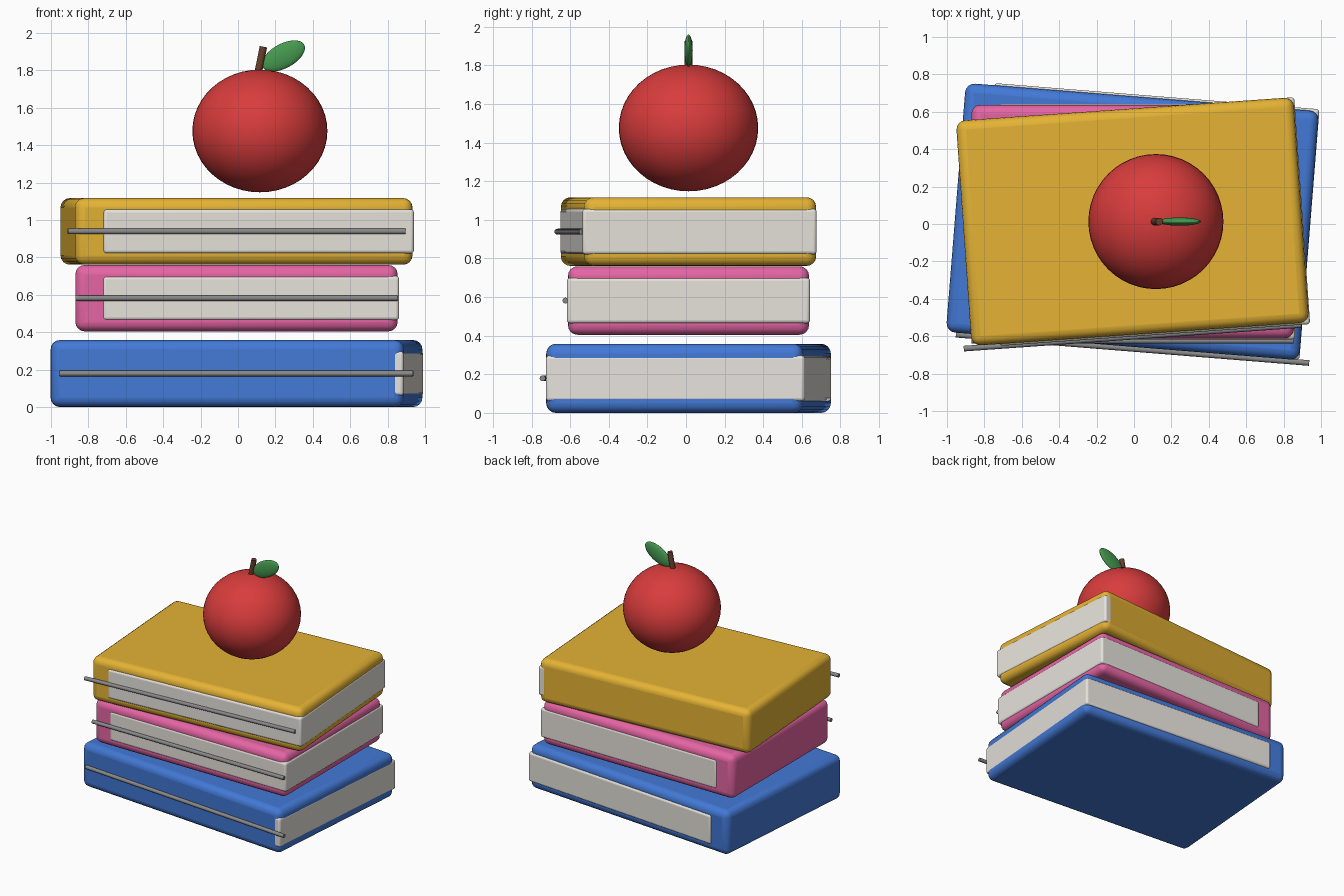
import bpy
from math import radians

if "Cube" in bpy.data.objects:
    bpy.data.objects.remove(bpy.data.objects["Cube"])

CX, CY = -0.008, 0.013          # centre of the stack


def material(name, rgb):
    m = bpy.data.materials.new(name)
    m.diffuse_color = (*rgb, 1)
    m.use_nodes = True
    m.node_tree.nodes["Principled BSDF"].inputs["Base Color"].default_value = m.diffuse_color
    return m


PAPER = material("paper", (0.80, 0.77, 0.72))
STEEL = material("steel", (0.25, 0.25, 0.25))


def finish(name, mat):
    ob = bpy.context.object
    ob.name = name
    ob.data.materials.append(mat)
    return ob


def rounded_box(name, size, loc, turn, bevel, mat):
    bpy.ops.mesh.primitive_cube_add(size=1, location=loc, rotation=(0, 0, turn))
    ob = finish(name, mat)
    ob.scale = size
    bpy.ops.object.transform_apply(location=False, rotation=False, scale=True)
    mod = ob.modifiers.new("round", "BEVEL")
    mod.width, mod.segments = bevel, 4
    bpy.ops.object.shade_smooth_by_angle(angle=radians(35))


def rod(name, radius, length, loc, rot, mat, sides=16):
    bpy.ops.mesh.primitive_cylinder_add(vertices=sides, radius=radius, depth=length,
                                        location=loc, rotation=rot)
    finish(name, mat)
    bpy.ops.object.shade_smooth_by_angle(angle=radians(35))


def ellipsoid(name, radii, loc, rot, mat):
    bpy.ops.mesh.primitive_uv_sphere_add(segments=48, ring_count=24, radius=1,
                                         location=loc, rotation=rot)
    finish(name, mat).scale = radii
    bpy.ops.object.shade_smooth()


# Books: cover block, page block and a thin rod along the front edge
books = [
    ("lower", 1.895, 1.335, 0.358, 0.179, -0.08, (0.055, 0.19, 0.67)),
    ("middle", 1.723, 1.249, 0.355, 0.582, 0.0, (0.78, 0.13, 0.37)),
    ("upper", 1.809, 1.206, 0.356, 0.939, 0.07, (0.78, 0.45, 0.035)),
]
for name, w, d, h, z, turn, rgb in books:
    rounded_box(name + "_book_cover", (w, d, h), (CX, CY, z), turn, 0.05,
                material(name + "_cover", rgb))
    rounded_box(name + "_book_pages", (0.92 * w, d + 0.01, 0.236),
                (CX + 0.077, CY, z), turn, 0.017, PAPER)
    rod(name + "_book_rod", 0.015, w, (CX, CY - d / 2 - 0.013, z),
        (0, radians(90), turn), STEEL)

# Apple with stem and leaf
ellipsoid("apple", (0.361, 0.361, 0.328), (0.117, CY, 1.476), (0, 0, 0),
          material("apple_red", (0.69, 0.045, 0.045)))
rod("apple_stem", 0.02, 0.19, (0.117, CY, 1.833), (0, 0.2, 0),
    material("stem_brown", (0.14, 0.05, 0.025)))
ellipsoid("apple_leaf", (0.126, 0.022, 0.065), (0.243, CY, 1.877), (0, -0.5, 0),
          material("leaf_green", (0.06, 0.32, 0.08)))
